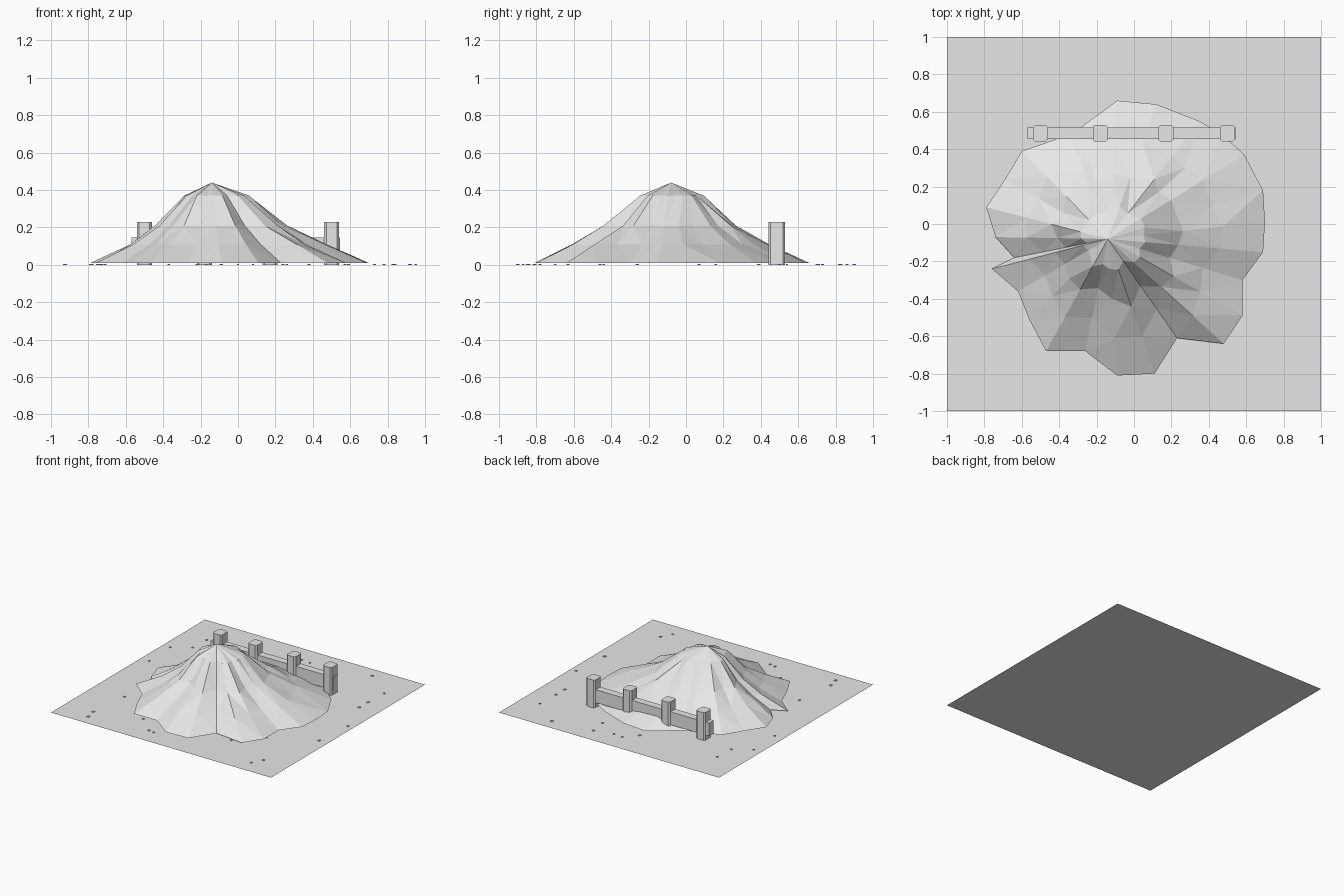
import bpy
import bmesh
import random
from mathutils import Vector

random.seed(4)

cube = bpy.data.objects.get("Cube")
if cube:
    bpy.data.objects.remove(cube, do_unlink=True)


def make_material(name, rgba):
    material = bpy.data.materials.new(name)
    material.use_nodes = True
    material.diffuse_color = rgba
    shader = material.node_tree.nodes["Principled BSDF"]
    shader.inputs["Base Color"].default_value = rgba
    return material


grey = make_material("plain grey", (0.8, 0.8, 0.8, 1))


def finish(name, bm):
    """Turn a bmesh into a flat-shaded object with the grey material."""
    mesh = bpy.data.meshes.new(name)
    bm.to_mesh(mesh)
    bm.free()
    mesh.materials.append(grey)
    obj = bpy.data.objects.new(name, mesh)
    bpy.context.collection.objects.link(obj)
    return obj


def add_box(bm, low, high, chamfer=0):
    """Add a box between two corners, optionally cutting its upright edges."""
    low, high = Vector(low), Vector(high)
    verts = bmesh.ops.create_cube(bm, size=1)["verts"]
    bmesh.ops.scale(bm, vec=high - low, verts=verts)
    bmesh.ops.translate(bm, vec=(low + high) / 2, verts=verts)
    if chamfer:
        edges = {edge for vert in verts for edge in vert.link_edges}
        upright = [edge for edge in edges
                   if abs(edge.verts[0].co.z - edge.verts[1].co.z) > chamfer]
        bmesh.ops.bevel(bm, geom=upright, offset=chamfer, segments=1,
                        affect='EDGES')


# Flat square of ground
bm = bmesh.new()
bmesh.ops.create_grid(bm, x_segments=1, y_segments=1, size=1)
finish("ground", bm)

# Heap: rings that shrink from a ragged foot outline towards the peak
peak = Vector((-.14, -.08, .44))
foot_outline = [
    (-.09, .66), (.12, .64), (.35, .55), (.47, .48), (.59, .37), (.69, .18),
    (.7, .01), (.69, -.15), (.58, -.3), (.58, -.49), (.48, -.64),
    (.23, -.61), (.11, -.8), (-.09, -.81), (-.26, -.68), (-.47, -.68),
    (-.56, -.51), (-.62, -.36), (-.76, -.24), (-.64, -.18), (-.74, -.07),
    (-.79, .09), (-.69, .24), (-.6, .39), (-.34, .48), (-.28, .52),
]
# Each ring: share of the foot radius, height, roughness
ring_levels = [(1, .01, 0), (.7, .11, .05), (.47, .21, .08), (.23, .37, .06)]

bm = bmesh.new()
rings = []
for share, height, rough in ring_levels:
    ring = []
    for x, y in foot_outline:
        reach = share * (1 + random.uniform(-rough, rough))
        ring.append(bm.verts.new((peak.x + (x - peak.x) * reach,
                                  peak.y + (y - peak.y) * reach,
                                  height)))
    rings.append(ring)
top = bm.verts.new(peak)
count = len(foot_outline)
for i in range(count):
    j = (i + 1) % count
    for lower, upper in zip(rings, rings[1:]):
        bm.faces.new((lower[i], lower[j], upper[j], upper[i]))
    bm.faces.new((rings[-1][i], rings[-1][j], top))
bmesh.ops.recalc_face_normals(bm, faces=bm.faces)
if sum(face.normal.z for face in bm.faces) < 0:
    bmesh.ops.reverse_faces(bm, faces=bm.faces)
bmesh.ops.triangulate(bm, faces=bm.faces)
finish("heap", bm)

# Fence posts with cut corners
fence_y = .485
for number, x in enumerate((-.5, -.18, .17, .5), start=1):
    bm = bmesh.new()
    add_box(bm, (x - .04, fence_y - .045, 0), (x + .04, fence_y + .045, .228),
            chamfer=.012)
    finish(f"fence_post_{number}", bm)

# Single rail running through the posts
bm = bmesh.new()
add_box(bm, (-.57, fence_y - .03, .04), (.545, fence_y + .03, .147))
finish("fence_rail", bm)

# Small flat pebbles scattered on the ground
pebble_spots = [
    (-.78, .71), (-.79, .54), (-.93, .45), (-.92, .16), (-.09, .73),
    (0, .83), (.08, .82), (.24, .86), (.26, .71), (.59, .9), (.84, .7),
    (.83, .5), (.83, .39), (.95, .07), (.92, -.26), (.78, -.78),
    (.73, -.87), (.38, -.63), (-.17, -.85), (-.22, -.84), (-.37, -.7),
    (-.75, -.81), (-.73, -.9), (-.71, -.46), (.57, -.44),
]
bm = bmesh.new()
for x, y in pebble_spots:
    half = random.uniform(.006, .01)
    add_box(bm, (x - half, y - half, 0), (x + half, y + half, .005))
finish("pebbles", bm)
